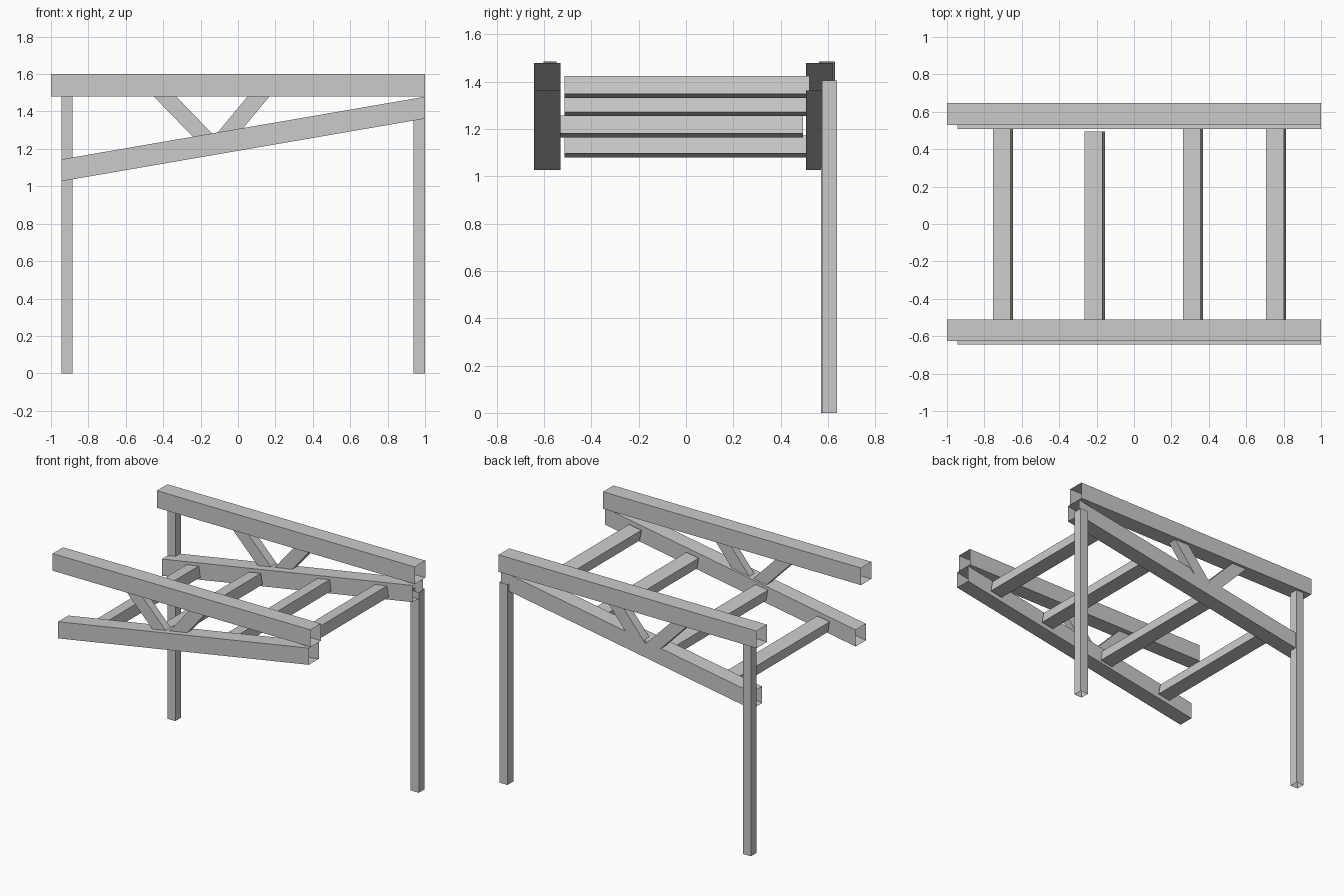
import bpy, math
from mathutils import Vector

if "Cube" in bpy.data.objects:
    bpy.data.objects.remove(bpy.data.objects["Cube"])

SLOPE = 0.335 / 1.945
ANG = math.atan(SLOPE)


def low(x):
    """Underside height of the sloped rails at x."""
    return 1.027 + SLOPE * (x + 0.945)


def tube(name, ring_a, ring_b):
    """Open-ended four-sided hollow bar joining two matching rings."""
    verts = [Vector(p) for p in ring_a + ring_b]
    centre = sum(verts, Vector()) / 8
    faces = []
    for i in range(4):
        j = (i + 1) % 4
        f = [i, j, j + 4, i + 4]
        a, b, c = (verts[k] for k in f[:3])
        mid = sum((verts[k] for k in f), Vector()) / 4
        if (b - a).cross(c - a).dot(mid - centre) < 0:
            f.reverse()
        faces.append(f)
    mesh = bpy.data.meshes.new(name)
    mesh.from_pydata(verts, [], faces)
    ob = bpy.data.objects.new(name, mesh)
    bpy.context.collection.objects.link(ob)
    return ob


def x_ring(x, y0, y1, z0, z1):
    return [(x, y0, z0), (x, y1, z0), (x, y1, z1), (x, y0, z1)]


def z_ring(z, x0, x1, y0, y1):
    return [(x0, y0, z), (x1, y0, z), (x1, y1, z), (x0, y1, z)]


# Top beams, sloped rails and V struts on each side
sides = {
    "front": ((-0.625, -0.51), (-0.643, -0.53), (-0.603, -0.547)),
    "back": ((0.53, 0.647), (0.507, 0.621), (0.563, 0.627)),
}
struts = {  # top-left, top-right, sideways run per unit of drop
    "left": (-0.455, -0.335, 0.97),
    "right": (0.055, 0.172, -0.83),
}
for side, (beam, rail, strut) in sides.items():
    tube(side + "_top_beam", x_ring(-1, *beam, 1.48, 1.6), x_ring(1, *beam, 1.48, 1.6))
    tube(side + "_sloped_rail",
         *[x_ring(x, *rail, low(x), low(x) + 0.117) for x in (-0.945, 1)])
    for which, (xa, xb, run) in struts.items():
        top_z = 1.485
        bottom = []
        for x in (xa, xb):
            # drop until the strut edge sits just inside the rail
            d = (top_z - low(x) - 0.09) / (1 + SLOPE * run)
            bottom.append((x + run * d, top_z - d))
        (ax, az), (bx, bz) = bottom
        y0, y1 = strut
        tube(f"{side}_{which}_strut", z_ring(top_z, xa, xb, y0, y1),
             [(ax, y0, az), (bx, y0, bz), (bx, y1, bz), (ax, y1, az)])

# Rungs tilted with the rails
u = Vector((math.cos(ANG), 0, math.sin(ANG))) * 0.048
v = Vector((-math.sin(ANG), 0, math.cos(ANG))) * 0.038
rungs = [(-0.70, -0.514, 0.522), (-0.21, -0.54, 0.495),
         (0.315, -0.514, 0.522), (0.76, -0.514, 0.522)]
for n, (x, y0, y1) in enumerate(rungs, 1):
    rings = []
    for y in (y0, y1):
        c = Vector((x, y, low(x) + 0.057))
        rings.append([c - u - v, c + u - v, c + u + v, c - u + v])
    tube(f"rung_{n}", *rings)

# Back legs
for name, top, box in (("left_leg", 1.483, (-0.945, -0.885, 0.57, 0.63)),
                       ("right_leg", 1.405, (0.937, 1.0, 0.574, 0.639))):
    tube(name, z_ring(0, *box), z_ring(top, *box))
